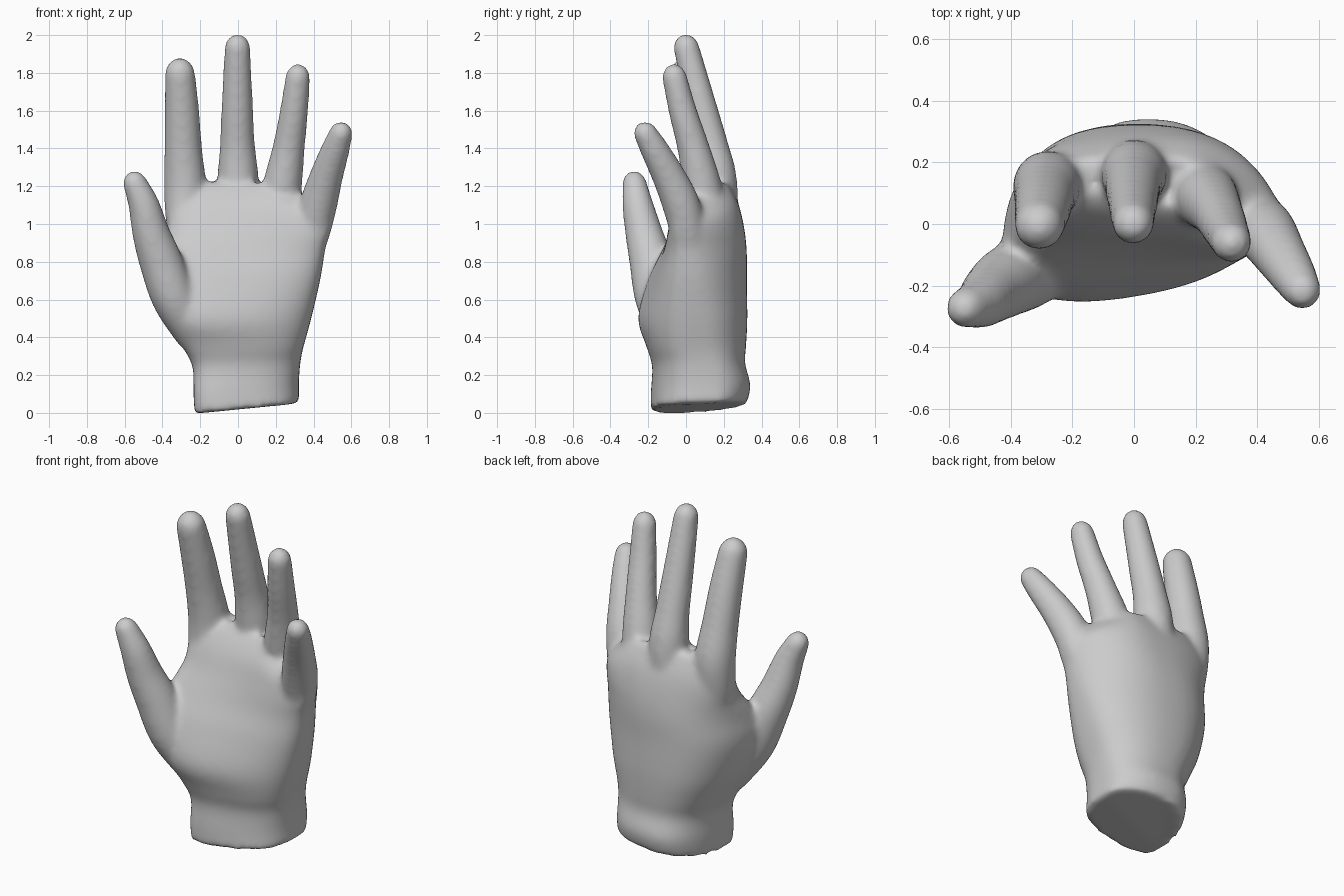
import bpy, bmesh, math
from mathutils import Vector

if "Cube" in bpy.data.objects:
    bpy.data.objects.remove(bpy.data.objects["Cube"])

SIDES = 32
bm = bmesh.new()


def loft(rings):
    """Skin a list of equal-length point rings and close both ends."""
    loops = [[bm.verts.new(p) for p in ring] for ring in rings]
    for a, b in zip(loops, loops[1:]):
        for i in range(len(a)):
            j = (i + 1) % len(a)
            bm.faces.new((a[i], a[j], b[j], b[i]))
    bm.faces.new(loops[0][::-1])
    bm.faces.new(loops[-1])


def smooth_rows(rows, steps=5):
    """Catmull-Rom interpolation through rows of numbers."""
    out = []
    for i in range(len(rows) - 1):
        p0, p1, p2 = rows[max(i - 1, 0)], rows[i], rows[i + 1]
        p3 = rows[min(i + 2, len(rows) - 1)]
        for s in range(steps):
            t = s / steps
            out.append([0.5 * (2 * b + (c - a) * t + (2 * a - 5 * b + 4 * c - d) * t * t
                               + (3 * b - a - 3 * c + d) * t ** 3)
                        for a, b, c, d in zip(p0, p1, p2, p3)])
    return out + [list(rows[-1])]


def finger(rows):
    """Tapered tube through (x, y, z, radius) with a rounded tip."""
    rows = smooth_rows(rows)
    pts = [Vector(r[:3]) for r in rows]
    rings = []

    def ring(c, d, r):
        u = Vector((0, 1, 0)).cross(d).normalized()
        v = d.cross(u)
        rings.append([c + (u * math.cos(a) + v * math.sin(a)) * r
                      for a in (2 * math.pi * k / SIDES for k in range(SIDES))])

    for i, p in enumerate(pts):
        d = (pts[min(i + 1, len(pts) - 1)] - pts[max(i - 1, 0)]).normalized()
        ring(p, d, rows[i][3])
    r = rows[-1][3]
    for k in range(1, 7):
        a = k / 6.3 * math.pi / 2
        ring(pts[-1] + d * r * 1.13 * math.sin(a), d, r * math.cos(a))
    loft(rings)


def palm_ring(row):
    """Arched back, flatter and slightly hollow front."""
    z, xl, xr, sl, sr, fl, fr, back, hollow = row
    pts = []
    for k in range(SIDES * 2):
        a = math.pi * k / SIDES
        c, s = math.cos(a), math.sin(a)
        u = math.copysign(abs(c) ** 0.85, c)
        t = (u + 1) / 2
        x = xl + (xr - xl) * t
        side = sl + (sr - sl) * t
        front = fl + (fr - fl) * t + hollow * (1 - u * u)
        # back slopes away more toward the little finger near the knuckles
        power = 0.9 + 0.45 * max(0, u) ** 0.5 * min(1, max(0, (z - 0.5) / 0.4))
        y = side + ((back - side) * s ** power if s > 0 else (front - side) * abs(s) ** 0.6)
        # slanted wrist cut
        tilt = (0.1 * x + 0.12 * max(0, y - 0.1)) * max(0, 1 - z / 0.4)
        drop = 0.4 * max(0, x - 0.2) * max(0, (z - 0.9) / 0.28)  # lower little-finger side
        pts.append((x, y, z + tilt - drop))
    return pts


# Wrist and palm: z, left, right, side y left/right, front y left/right, back y, hollow
PALM = [
    (0.018, -0.23, 0.325, -0.05, 0.13, -0.22, -0.14, 0.32, 0.00),
    (0.12, -0.236, 0.322, -0.05, 0.13, -0.22, -0.13, 0.342, 0.00),
    (0.25, -0.24, 0.33, -0.04, 0.11, -0.21, -0.13, 0.313, 0.00),
    (0.35, -0.29, 0.348, -0.05, 0.08, -0.24, -0.16, 0.318, 0.00),
    (0.50, -0.37, 0.388, -0.08, 0.06, -0.30, -0.17, 0.325, 0.00),
    (0.70, -0.425, 0.435, -0.08, 0.05, -0.25, -0.16, 0.322, 0.02),
    (0.85, -0.405, 0.46, -0.02, 0.03, -0.17, -0.14, 0.322, 0.03),
    (0.98, -0.375, 0.485, 0.10, 0.00, -0.09, -0.14, 0.308, 0.035),
    (1.10, -0.375, 0.49, 0.13, -0.02, -0.02, -0.12, 0.28, 0.035),
    (1.19, -0.33, 0.40, 0.14, 0.02, 0.05, -0.03, 0.24, 0.02),
    (1.225, -0.27, 0.31, 0.15, 0.07, 0.11, 0.04, 0.215, 0.00),
]
loft([palm_ring(r) for r in smooth_rows(PALM)])

# Index, middle, ring and little fingers, then thumb
finger([(-0.24, 0.12, 0.78, 0.08), (-0.275, 0.115, 1.0, 0.105), (-0.28, 0.125, 1.2, 0.112),
        (-0.29, 0.09, 1.4, 0.1), (-0.297, 0.045, 1.6, 0.092), (-0.307, -0.003, 1.79, 0.081)])
finger([(0.0, 0.17, 0.8, 0.09), (0.0, 0.175, 1.05, 0.10), (0.0, 0.16, 1.25, 0.108),
        (-0.003, 0.13, 1.42, 0.093), (-0.004, 0.085, 1.6, 0.085), (-0.003, 0.003, 1.93, 0.069)])
finger([(0.18, 0.14, 0.8, 0.09), (0.21, 0.12, 1.0, 0.10), (0.235, 0.085, 1.2, 0.104),
        (0.268, 0.04, 1.4, 0.086), (0.297, -0.018, 1.6, 0.075), (0.316, -0.06, 1.775, 0.066)])
finger([(0.33, 0.06, 0.74, 0.07), (0.39, 0.015, 0.94, 0.092), (0.425, -0.025, 1.1, 0.10),
        (0.467, -0.09, 1.25, 0.089), (0.518, -0.17, 1.4, 0.075), (0.543, -0.212, 1.475, 0.064)])
finger([(-0.22, -0.08, 0.40, 0.10), (-0.335, -0.15, 0.6, 0.118), (-0.408, -0.185, 0.8, 0.115),
        (-0.46, -0.222, 0.95, 0.1), (-0.498, -0.255, 1.1, 0.083), (-0.543, -0.272, 1.21, 0.066)])

bmesh.ops.recalc_face_normals(bm, faces=bm.faces)
mesh = bpy.data.meshes.new("hand")
bm.to_mesh(mesh)
bm.free()
hand = bpy.data.objects.new("hand", mesh)
bpy.context.collection.objects.link(hand)

grey = bpy.data.materials.new("light_grey")
grey.diffuse_color = (0.6, 0.6, 0.6, 1)
grey.use_nodes = True
grey.node_tree.nodes["Principled BSDF"].inputs["Base Color"].default_value = grey.diffuse_color
mesh.materials.append(grey)

# Fuse the parts into one soft skin
fuse = hand.modifiers.new("fuse", 'REMESH')
fuse.mode = 'VOXEL'
fuse.voxel_size = 0.015
fuse.use_smooth_shade = True
soften = hand.modifiers.new("soften", 'SMOOTH')
soften.factor = 0.5
soften.iterations = 16
